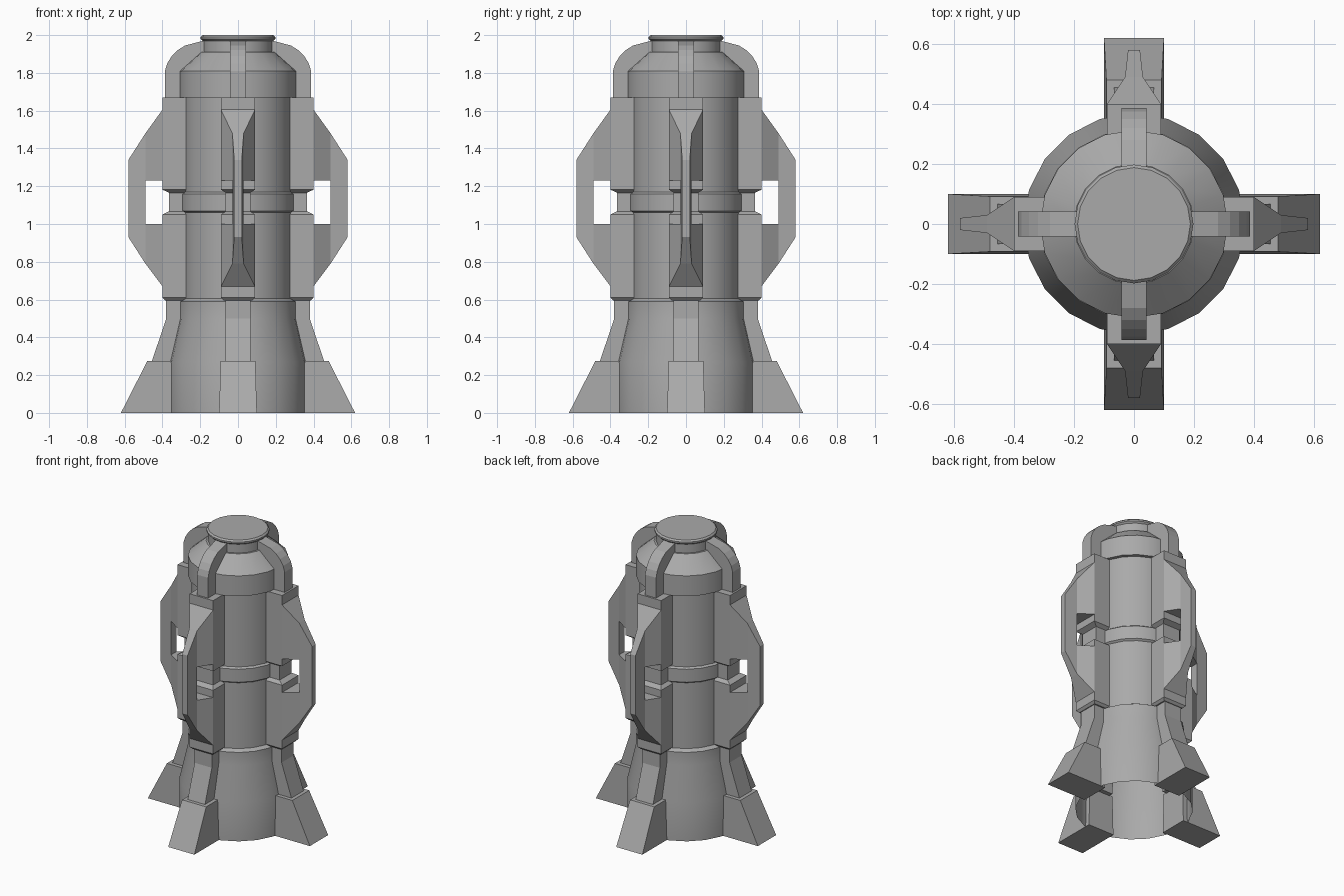
import bpy, bmesh, math
from mathutils import Matrix

cube = bpy.data.objects.get("Cube")
if cube:
    bpy.data.objects.remove(cube, do_unlink=True)

# Single grey metal
grey = bpy.data.materials.new("grey_metal")
grey.use_nodes = True
colour = (0.4, 0.4, 0.4, 1)
grey.diffuse_color = colour
grey.node_tree.nodes["Principled BSDF"].inputs["Base Color"].default_value = colour


def make_object(name, mesh, angle=0.0):
    obj = bpy.data.objects.new(name, mesh)
    obj.matrix_world = Matrix.Rotation(angle, 4, "Z")
    bpy.context.collection.objects.link(obj)
    return obj


def finish(name, bm):
    bmesh.ops.recalc_face_normals(bm, faces=bm.faces)
    mesh = bpy.data.meshes.new(name)
    bm.to_mesh(mesh)
    bm.free()
    mesh.materials.append(grey)
    return mesh


def smooth(obj, degrees):
    bpy.ops.object.select_all(action="DESELECT")
    obj.select_set(True)
    bpy.context.view_layer.objects.active = obj
    bpy.ops.object.shade_smooth_by_angle(angle=math.radians(degrees))


def loft(name, loops):
    """Closed solid through equal-length loops of points."""
    bm = bmesh.new()
    rings = [[bm.verts.new(p) for p in loop] for loop in loops]
    n = len(rings[0])
    for a, b in zip(rings, rings[1:]):
        for i in range(n):
            j = (i + 1) % n
            bm.faces.new((a[i], a[j], b[j], b[i]))
    bm.faces.new(rings[0])
    bm.faces.new(rings[-1])
    return finish(name, bm)


def upright(name, levels):
    """Block stacked along z from (z, inner, outer, half width)."""
    return loft(name, [[(i, -h, z), (o, -h, z), (o, h, z), (i, h, z)]
                       for z, i, o, h in levels])


def blade(name, sections):
    """Block running outward from (radius, half width, low z, high z)."""
    return loft(name, [[(r, -h, lo), (r, h, lo), (r, h, hi), (r, -h, hi)]
                       for r, h, lo, hi in sections])


def prism(name, outline, half):
    """Radial outline of (radius, z) given a width."""
    return loft(name, [[(r, y, z) for r, z in outline] for y in (-half, half)])


def lathe(name, profile, sides=20):
    """Turned shell, open at the bottom and closed at the top."""
    bm = bmesh.new()
    rings = [[bm.verts.new((r * math.cos(math.tau * k / sides),
                            r * math.sin(math.tau * k / sides), z))
              for k in range(sides)] for r, z in profile]
    for a, b in zip(rings, rings[1:]):
        for i in range(sides):
            j = (i + 1) % sides
            bm.faces.new((a[i], a[j], b[j], b[i]))
    bm.faces.new(rings[-1])
    return finish(name, bm)


# Central body with raised bands, shoulder cone and cap
body = make_object("body", lathe("body", [
    (0.368, 0), (0.368, 0.27), (0.315, 0.5), (0.315, 0.59), (0.29, 0.605),
    (0.29, 1.06), (0.303, 1.07), (0.303, 1.16), (0.29, 1.17),
    (0.29, 1.67), (0.313, 1.67), (0.313, 1.81), (0.2, 1.91),
    (0.187, 1.91), (0.187, 1.97), (0.198, 1.98), (0.198, 1.99), (0.188, 2.0)]))
smooth(body, 25)

# Parts repeated on all four sides
parts = {
    "foot": upright("foot", [(0, 0.32, 0.62, 0.1), (0.275, 0.32, 0.48, 0.092)]),
    "leg": upright("leg", [(0.27, 0.29, 0.457, 0.066), (0.5, 0.27, 0.38, 0.066),
                           (0.61, 0.27, 0.38, 0.066)]),
    "clamp": upright("clamp", [
        (0.595, 0.26, 0.385, 0.075), (0.61, 0.26, 0.4, 0.09),
        (1.05, 0.26, 0.4, 0.09), (1.067, 0.26, 0.365, 0.066),
        (1.165, 0.26, 0.365, 0.066), (1.182, 0.26, 0.4, 0.09),
        (1.67, 0.26, 0.4, 0.09)]),
    "fin_lower_root": blade("fin_lower_root", [
        (0.39, 0.09, 0.67, 1.0), (0.4, 0.09, 0.67, 1.0), (0.49, 0.03, 0.79, 1.0)]),
    "fin_upper_root": blade("fin_upper_root", [
        (0.39, 0.09, 1.23, 1.605), (0.4, 0.09, 1.23, 1.605), (0.49, 0.03, 1.23, 1.48)]),
    "fin_edge": blade("fin_edge", [(0.49, 0.03, 0.79, 1.48), (0.58, 0.02, 0.93, 1.34)]),
    "shoulder_strap": prism("shoulder_strap", [
        (0.27, 1.66), (0.387, 1.66), (0.387, 1.81), (0.375, 1.85), (0.35, 1.89),
        (0.32, 1.92), (0.28, 1.945), (0.185, 1.97), (0.15, 1.97), (0.15, 1.8)], 0.042),
}
sides = ("left", "back", "right", "front")
for part, mesh in parts.items():
    for k, side in enumerate(sides):
        obj = make_object(f"{side}_{part}", mesh, k * math.pi / 2)
    if part == "shoulder_strap":
        for poly in mesh.polygons:
            poly.use_smooth = False
